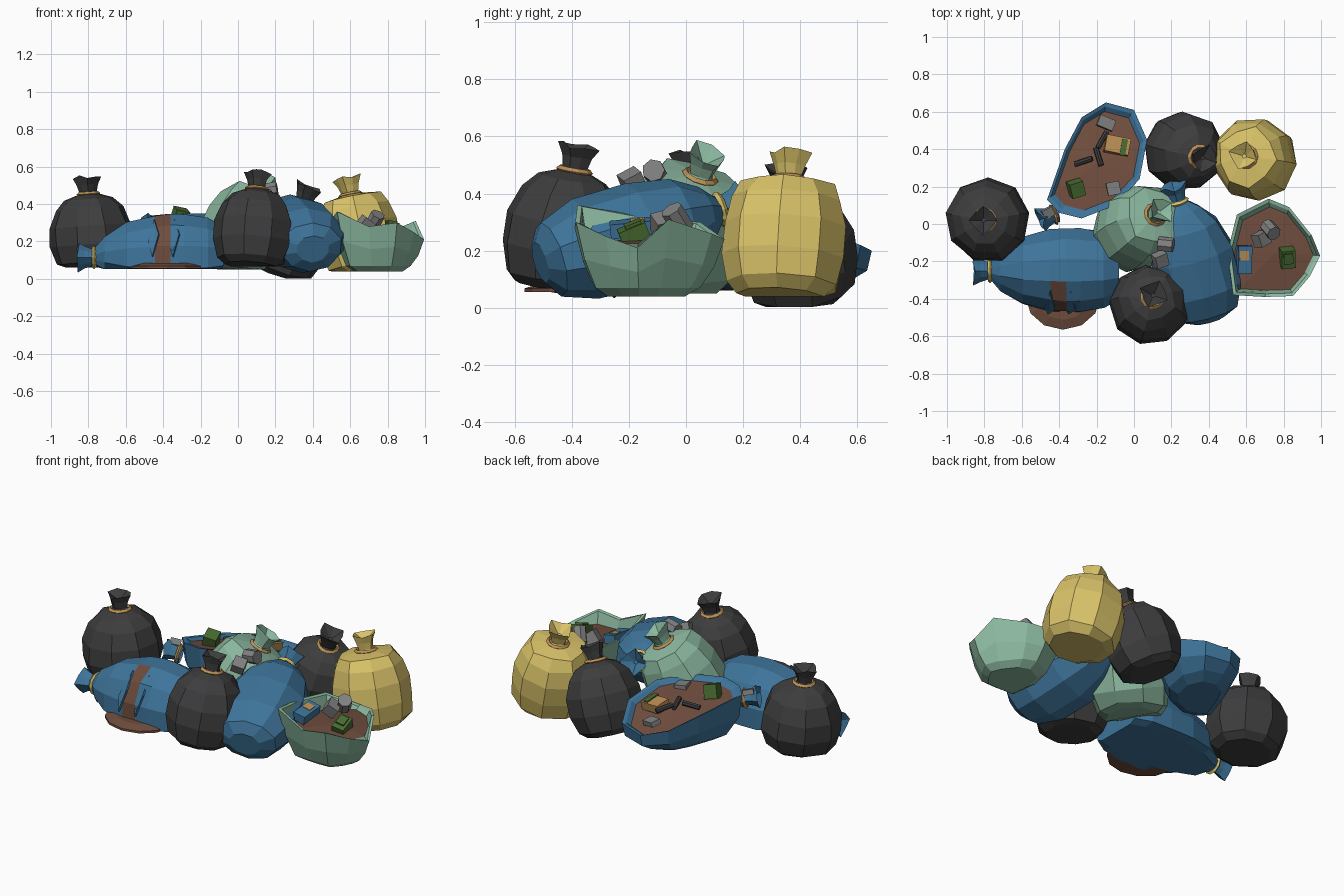
import bpy, bmesh, math, random
from mathutils import Vector, Matrix, Euler

if "Cube" in bpy.data.objects:
    bpy.data.objects.remove(bpy.data.objects["Cube"])

random.seed(4)


def material(name, rgb):
    m = bpy.data.materials.new(name)
    m.diffuse_color = (*rgb, 1)
    m.use_nodes = True
    m.node_tree.nodes["Principled BSDF"].inputs["Base Color"].default_value = m.diffuse_color
    return m


BLACK = material("black plastic", (0.047, 0.047, 0.049))
BLUE = material("blue plastic", (0.048, 0.175, 0.325))
GREEN = material("pale green plastic", (0.26, 0.48, 0.35))
YELLOW = material("yellow plastic", (0.69, 0.54, 0.14))
BROWN = material("brown waste", (0.155, 0.072, 0.046))
GREY = material("grey scrap", (0.22, 0.22, 0.22))
LEAF = material("dark green scrap", (0.065, 0.145, 0.03))
TAN = material("tan cord", (0.5, 0.28, 0.09))


def finish(name, bm, *mats):
    bmesh.ops.recalc_face_normals(bm, faces=bm.faces[:])
    me = bpy.data.meshes.new(name)
    bm.to_mesh(me)
    bm.free()
    for m in mats:
        me.materials.append(m)
    ob = bpy.data.objects.new(name, me)
    bpy.context.collection.objects.link(ob)
    return ob


def loft(bm, rings):
    """Skin rings of points; returns the face strips between them."""
    vr = [[bm.verts.new(p) for p in ring] for ring in rings]
    n = len(vr[0])
    strips = []
    for a, b in zip(vr, vr[1:]):
        strips.append([bm.faces.new((a[i], a[(i + 1) % n], b[(i + 1) % n], b[i]))
                       for i in range(n)])
    return vr, strips


def knot(name, pos, axis, mat, cord, size=1.0):
    """Gathered neck with a ruffled flare, and a cord around it."""
    q = Vector(axis).to_track_quat('Z', 'Y')
    rings = []
    for d, r, ruffle in ((-0.02, .055, 0), (.012, .043, .08), (.05, .052, .1),
                         (.09, .07, .12), (.05, .012, 0)):
        ring = []
        for i in range(8):
            a = i * math.tau / 8
            k = r * (1 + ruffle * (-1) ** i + random.uniform(-.06, .06)) * size
            dz = (d + (random.uniform(-.012, .012) if d > .08 else 0)) * size
            ring.append(Vector(pos) + q @ Vector((k * math.cos(a), k * math.sin(a), dz)))
        rings.append(ring)
    bm = bmesh.new()
    vr, _ = loft(bm, rings)
    bm.faces.new(vr[-1])
    finish(name + "_knot", bm, mat)
    bpy.ops.mesh.primitive_torus_add(major_radius=.054 * size, minor_radius=.012 * size,
                                     major_segments=10, minor_segments=4, location=pos)
    ob = bpy.context.object
    ob.name = name + "_tie"
    ob.rotation_euler = q.to_euler()
    ob.data.materials.append(cord)


UPRIGHT = ((0, .65), (.08, .86), (.32, 1), (.57, .97), (.8, .8), (.93, .56), (1, .22))
SQUARE = ((0, .7), (.1, .9), (.33, 1), (.6, .97), (.82, .87), (.96, .7), (1, .22))
LYING = ((0, .4), (.06, .74), (.25, 1), (.55, 1), (.78, .82), (.92, .5), (1, .2))
TORN = ((0, .72), (.12, .92), (.3, 1), (.41, 1), (.53, .97), (.75, .8), (.92, .46), (1, .2))


def bag(name, base, neck, radius, mat, profile=UPRIGHT, squash=1.0, floor=0.0,
        n=9, cord=TAN, tear=None):
    """Tied sack lofted along the line from base to neck."""
    base, neck = Vector(base), Vector(neck)
    axis = neck - base
    q = axis.to_track_quat('Z', 'Y')
    rings = []
    for t, r in profile:
        ring = []
        for i in range(n):
            a = (i + .5) * math.tau / n
            k = radius * r * random.uniform(.975, 1.035)
            if .85 < t < 1:
                k *= 1 + .06 * (-1) ** i      # gathered folds near the neck
            p = base + axis * t + q @ Vector((k * math.cos(a), k * math.sin(a) * squash, 0))
            p.z = max(p.z, floor)
            ring.append(p)
        rings.append(ring)
    bm = bmesh.new()
    vr, strips = loft(bm, rings)
    bm.faces.new(vr[0])
    bm.faces.new(vr[-1])
    if tear is not None:                      # split showing the waste inside
        for f in strips[tear]:
            c = f.calc_center_median()
            if c.y < base.y - .09 and c.z > floor + .005:
                f.material_index = 1
    finish(name, bm, mat, BROWN)
    knot(name, neck, axis, mat, cord)


# Tied bags
bag("black_bag_left", (-.77, .02, .06), (-.80, .02, .455), .225, BLACK, floor=.06)
bag("black_bag_front", (.07, -.46, .07), (.10, -.39, .48), .215, BLACK, floor=.065)
bag("black_bag_back", (.21, .41, .03), (.35, .36, .41), .21, BLACK, floor=.003)
bag("yellow_bag", (.685, .335, .04), (.60, .36, .45), .222, YELLOW, SQUARE, floor=.04)
bag("green_bag", (-.06, -.08, .06), (.115, .05, .46), .222, GREEN, SQUARE, floor=.05)
bag("blue_bag_right", (.40, -.51, .16), (.23, .12, .345), .23, BLUE, LYING,
    .8, floor=.02, n=10, cord=YELLOW)
bag("blue_bag_torn", (-.08, -.245, .115), (-.77, -.25, .115), .23, BLUE, TORN,
    1.03, floor=.052, n=12, cord=YELLOW, tear=3)


def open_bag(name, rim, floor, scales, mat, fill):
    """Ripped-open sack: base, belly, ragged rim, inner wall and waste fill."""
    rim = [Vector(p) for p in rim]
    c = sum(rim, Vector()) / len(rim)

    def ring(s, z):
        return [Vector((c.x + (p.x - c.x) * s, c.y + (p.y - c.y) * s, z(p.z))) for p in rim]

    bm = bmesh.new()
    vr, _ = loft(bm, [ring(scales[0], lambda z: floor),
                      ring(scales[1], lambda z: floor + .03),
                      ring(scales[2], lambda z: floor + (z - floor) * .5),
                      ring(1, lambda z: z),
                      ring(.93, lambda z: z - .005),
                      ring(.85, fill)])
    bm.faces.new(vr[0])
    top = bm.verts.new((c.x, c.y, fill(c.z) + .02))
    last = vr[-1]
    for i in range(len(last)):
        f = bm.faces.new((last[i], last[(i + 1) % len(last)], top))
        f.material_index = 1
    finish(name, bm, mat, BROWN)


# Open bags: the blue one tilts down to the back
open_bag("blue_open_bag",
         [(-.40, .06, .34), (-.465, .13, .33), (-.37, .40, .28), (-.28, .57, .23),
          (-.15, .65, .20), (0, .61, .22), (.07, .45, .28), (.03, .24, .33),
          (-.10, .10, .35), (-.28, .03, .35)], .06, (.52, .74, .95), BLUE, lambda z: z - .025)
knot("blue_open_bag", (-.43, .05, .27), (-.8, -.3, .2), BLUE, TAN, .9)
open_bag("green_open_bag",
         [(.53, -.38, .36), (.70, -.39, .28), (.85, -.385, .30), (.94, -.28, .25),
          (.995, -.17, .21), (.95, -.06, .31), (.83, .09, .26), (.72, .135, .24),
          (.55, .05, .30), (.50, -.15, .32)], .04, (.52, .7, .87), GREEN, lambda z: .225)

# Spilled waste in front of the torn bag
bm = bmesh.new()
rings = [[(-.38 + .2 * s * math.cos(i * math.tau / 12), -.39 + .175 * s * math.sin(i * math.tau / 12), z)
          for i in range(12)] for s, z in ((1, .055), (1, .068), (.7, .085))]
vr, _ = loft(bm, rings)
bm.faces.new(vr[0])
bm.faces.new(vr[-1])
finish("spilled_waste", bm, BROWN)

# Torn flaps beside the split
for i, x in enumerate((-.45, -.34)):
    bm = bmesh.new()
    pts = [bm.verts.new(p) for p in ((x, -.36, .32), (x + .025, -.46, .24),
                                     (x - .01, -.485, .12), (x - .03, -.45, .2))]
    bm.faces.new(pts)
    flap = finish("torn_flap_%d" % i, bm, BLUE)
    flap.modifiers.new("thickness", 'SOLIDIFY').thickness = .01


def box(name, loc, size, rot, mat):
    bm = bmesh.new()
    m = Matrix.LocRotScale(Vector(loc), Euler(rot), Vector(size))
    bmesh.ops.create_cube(bm, size=1, matrix=m)
    return finish(name, bm, mat)


def can(name, loc, r, h, rot, mat):
    bm = bmesh.new()
    m = Matrix.LocRotScale(Vector(loc), Euler(rot), None)
    bmesh.ops.create_cone(bm, cap_ends=True, segments=7, radius1=r, radius2=r, depth=h, matrix=m)
    return finish(name, bm, mat)


# Loose rubbish in the green open bag
box("green_carton_right", (.82, -.18, .255), (.075, .10, .07), (.4, .2, .1), LEAF)
box("green_carton_right_lid", (.825, -.185, .29), (.05, .06, .02), (.4, .2, .1), LEAF)
can("grey_can_right", (.73, -.03, .31), .04, .09, (.5, .5, 0), GREY)
box("grey_carton_right", (.68, -.08, .29), (.07, .07, .07), (.3, .6, .5), GREY)
box("blue_carton", (.59, -.19, .28), (.075, .15, .05), (.1, .2, 0), BLUE)
box("blue_carton_label", (.59, -.17, .307), (.05, .05, .008), (.1, .2, 0), TAN)

# Loose rubbish in the blue open bag
box("green_carton_left", (-.31, .19, .335), (.075, .08, .08), (.3, .2, .3), LEAF)
box("cardboard_box", (-.09, .42, .285), (.13, .09, .05), (-.2, .1, -.2), TAN)
box("cardboard_stripe", (-.055, .41, .308), (.03, .09, .012), (-.2, .1, -.2), LEAF)
box("grey_sheet_back", (-.15, .54, .24), (.09, .06, .03), (-.2, .2, -.4), GREY)
box("grey_sheet_front", (-.11, .19, .315), (.07, .07, .03), (0, .1, .2), GREY)
for i, (x, y, a) in enumerate(((-.19, .36, .3), (-.27, .335, 1.9), (-.17, .45, -.5))):
    can("black_tube_%d" % i, (x, y, .295), .015, .10, (1.4, 0, a), BLACK)

# Grey scrap between the bags
can("grey_can_upper", (.17, -.11, .475), .04, .08, (.3, 1.4, .2), GREY)
box("grey_carton_lower", (.14, -.19, .445), (.07, .07, .06), (.5, .3, .4), GREY)
box("grey_chip", (-.46, .06, .32), (.06, .05, .03), (.3, .2, .5), GREY)
